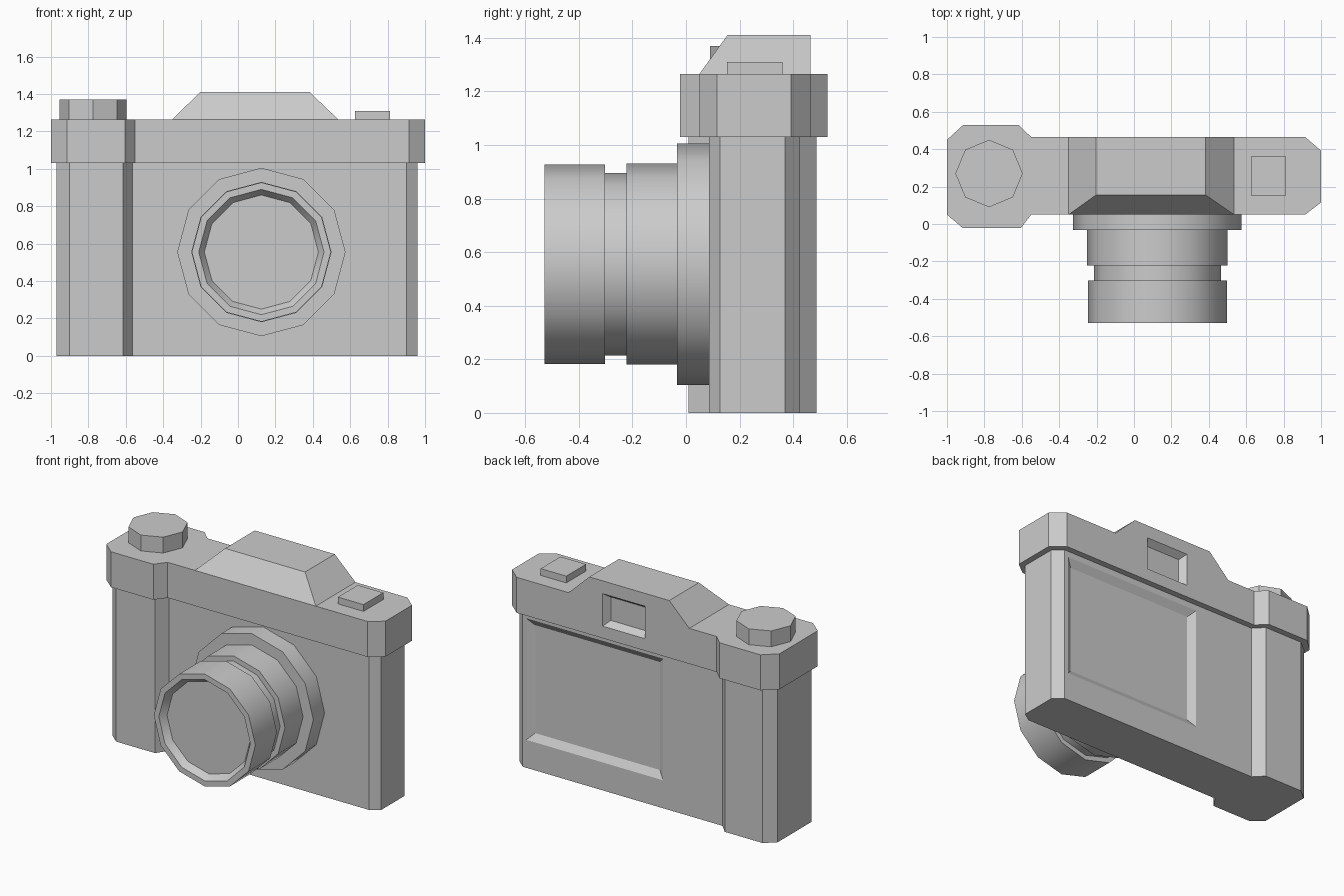
import bpy, bmesh, math

if "Cube" in bpy.data.objects:
    bpy.data.objects.remove(bpy.data.objects["Cube"])

def loft(name, rings, smooth=None):
    """Closed solid skinned through rings with equal point counts."""
    bm = bmesh.new()
    loops = [[bm.verts.new(p) for p in ring] for ring in rings]
    n = len(loops[0])
    for a, b in zip(loops, loops[1:]):
        for i in range(n):
            j = (i + 1) % n
            bm.faces.new((a[i], a[j], b[j], b[i]))
    bm.faces.new(loops[0][::-1])
    bm.faces.new(loops[-1])
    bmesh.ops.recalc_face_normals(bm, faces=bm.faces)
    mesh = bpy.data.meshes.new(name)
    bm.to_mesh(mesh)
    bm.free()
    obj = bpy.data.objects.new(name, mesh)
    bpy.context.collection.objects.link(obj)
    if smooth:
        select(obj)
        bpy.ops.object.shade_smooth_by_angle(angle=math.radians(smooth))
    return obj

def select(obj):
    bpy.ops.object.select_all(action='DESELECT')
    obj.select_set(True)
    bpy.context.view_layer.objects.active = obj

def boolean(target, tool, operation):
    tool.hide_render = True
    mod = target.modifiers.new(operation.lower(), 'BOOLEAN')
    mod.object, mod.operation, mod.solver = tool, operation, 'EXACT'
    select(target)
    bpy.ops.object.modifier_apply(modifier=mod.name)
    bpy.data.objects.remove(tool, do_unlink=True)

def at_z(outline, z):
    return [(x, y, z) for x, y in outline]

def rect_y(x0, x1, z0, z1, y, inset=0):
    t = inset
    return [(x0 + t, y, z0 + t), (x1 - t, y, z0 + t),
            (x1 - t, y, z1 - t), (x0 + t, y, z1 - t)]

def rect(x0, x1, y0, y1):
    return [(x0, y0), (x1, y0), (x1, y1), (x0, y1)]

def recess(target, x0, x1, z0, z1, y, depth, taper):
    cutter = loft("recess_cutter", [
        rect_y(x0, x1, z0, z1, y - depth, taper),
        rect_y(x0, x1, z0, z1, y),
        rect_y(x0, x1, z0, z1, y + 0.1 * depth)])
    boolean(target, cutter, 'DIFFERENCE')

# Body with grip, stepping out into the wider top plate
body = [(-.97, .07), (-.90, .01), (-.615, .01), (-.565, .085), (.90, .085), (.96, .127),
        (.96, .37), (.90, .425), (-.565, .425), (-.625, .487), (-.90, .487), (-.97, .43)]
plate = [(-1, .05), (-.915, -.022), (-.605, -.022), (-.55, .05), (.915, .05), (1, .115),
         (1, .392), (.915, .465), (-.55, .465), (-.615, .528), (-.915, .528), (-1, .45)]
housing = loft("camera_body", [at_z(body, 0), at_z(body, 1.03),
                               at_z(plate, 1.03), at_z(plate, 1.265)])

# Viewfinder hump
hump = loft("viewfinder_hump", [at_z(rect(-.35, .535, .05, .465), 1.265),
                                at_z(rect(-.203, .383, .155, .465), 1.41)])
boolean(housing, hump, 'UNION')

# Eyepiece window and rear screen recesses
recess(housing, -.025, .285, 1.11, 1.325, .465, .042, .03)
recess(housing, -.13, .873, .185, .99, .425, .03, .045)

# Stepped lens barrel with recessed front glass: (radius, y)
lens_profile = [(.45, .09), (.45, -.033), (.375, -.033), (.375, -.223), (.34, -.223),
                (.34, -.303), (.372, -.303), (.372, -.528), (.335, -.528), (.305, -.485)]
angles = [math.tau * i / 12 for i in range(12)]
loft("lens", [[(.125 + r * math.cos(a), y, .555 + r * math.sin(a)) for a in angles]
              for r, y in lens_profile], smooth=35)

# Dial and shutter button
dial = [(-.775 + .18 * math.cos(math.tau * i / 8), .27 + .18 * math.sin(math.tau * i / 8))
        for i in range(8)]
loft("dial", [at_z(dial, 1.26), at_z(dial, 1.37)])
button = rect(.625, .812, .153, .36)
loft("shutter_button", [at_z(button, 1.26), at_z(button, 1.31)])
